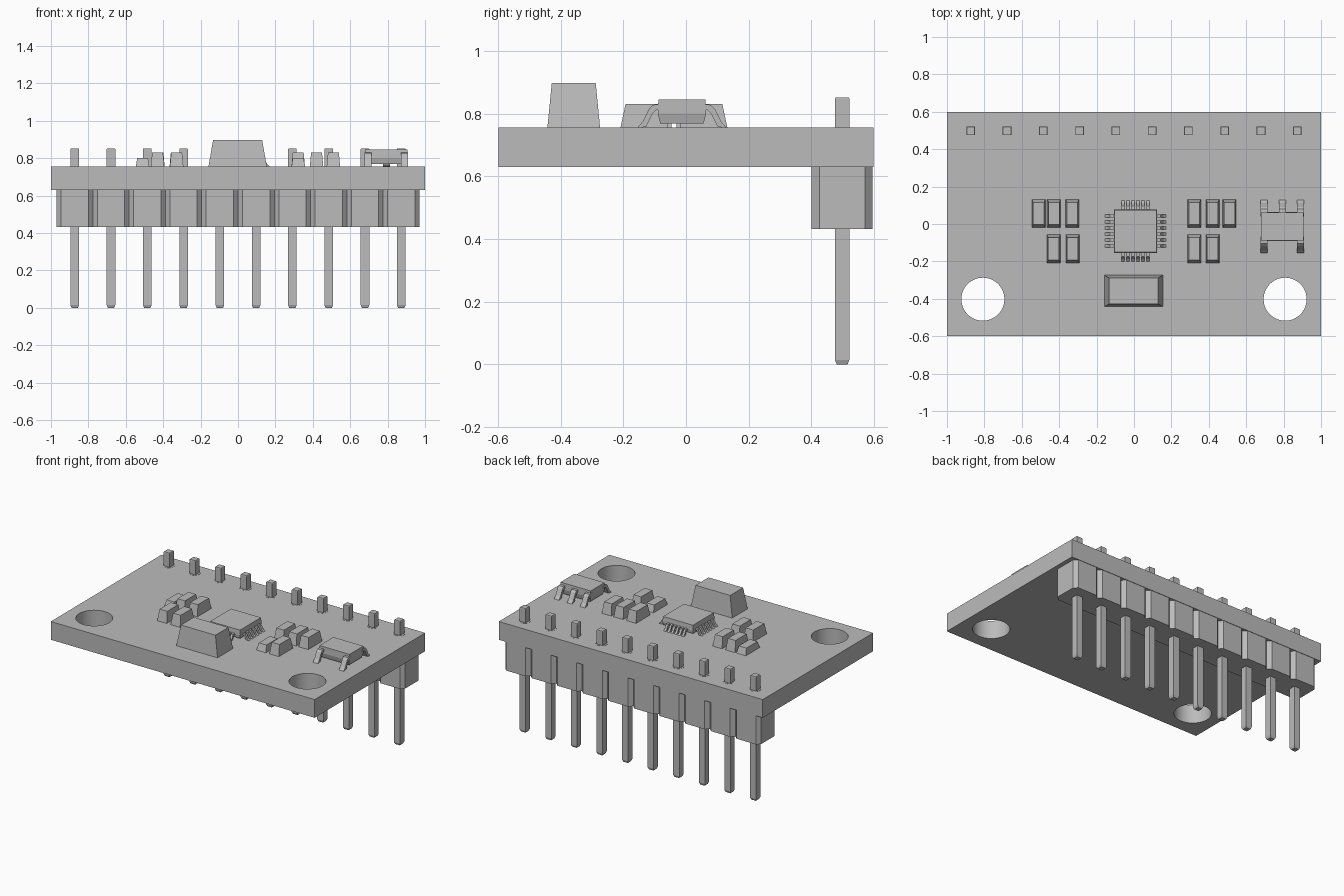
import bpy, bmesh
from math import cos, sin, pi
from mathutils import Matrix, Vector

if "Cube" in bpy.data.objects:
    bpy.data.objects.remove(bpy.data.objects["Cube"])

grey = bpy.data.materials.new("plain grey")
grey.use_nodes = True
grey.diffuse_color = (0.5, 0.5, 0.5, 1)
grey.node_tree.nodes["Principled BSDF"].inputs["Base Color"].default_value = (0.5, 0.5, 0.5, 1)

BOTTOM, TOP = 0.63, 0.755
PITCH = 0.194
PIN_X = [(i - 4.5) * PITCH for i in range(10)]
PIN_Y = 0.498


def make(name, bm):
    bmesh.ops.recalc_face_normals(bm, faces=bm.faces)
    mesh = bpy.data.meshes.new(name)
    bm.to_mesh(mesh)
    bm.free()
    mesh.materials.append(grey)
    ob = bpy.data.objects.new(name, mesh)
    bpy.context.collection.objects.link(ob)
    return ob


def prism(bm, outline, depth):
    """Extrude a closed 3D outline along the depth vector."""
    face = bm.faces.new([bm.verts.new(p) for p in outline])
    out = bmesh.ops.extrude_face_region(bm, geom=[face])
    verts = [g for g in out["geom"] if isinstance(g, bmesh.types.BMVert)]
    bmesh.ops.translate(bm, verts=verts, vec=depth)


def stack(bm, cx, cy, levels):
    """Loft rectangles given as (z, half x, half y), capped at both ends."""
    rings = []
    for z, hx, hy in levels:
        rings.append([bm.verts.new((cx + sx * hx, cy + sy * hy, z))
                      for sx, sy in ((-1, -1), (1, -1), (1, 1), (-1, 1))])
    for a, b in zip(rings, rings[1:]):
        for i in range(4):
            j = (i + 1) % 4
            bm.faces.new((a[i], a[j], b[j], b[i]))
    bm.faces.new(rings[0][::-1])
    bm.faces.new(rings[-1])


def circle(x, y, z, r, n):
    return [(x + r * cos(2 * pi * i / n), y + r * sin(2 * pi * i / n), z) for i in range(n)]


def leg(bm, path, width, thick, place):
    """Bent strip: path of (outward, z), given width, moved by a matrix."""
    outline = [(-width / 2, o, z) for o, z in path]
    outline += [(-width / 2, o - thick * 0.7, z - thick * (i < len(path) - 1))
                for i, (o, z) in reversed(list(enumerate(path)))]
    old = set(bm.verts)
    prism(bm, outline, Vector((width, 0, 0)))
    new = [v for v in bm.verts if v not in old]
    bmesh.ops.transform(bm, matrix=place, verts=new)


# Board with two mounting holes
bm = bmesh.new()
stack(bm, 0, 0, [(BOTTOM, 1, 0.598), (TOP, 1, 0.598)])
board = make("circuit_board", bm)
bm = bmesh.new()
for x in (-0.808, 0.808):
    prism(bm, circle(x, -0.402, BOTTOM - 0.1, 0.115, 48), Vector((0, 0, 0.4)))
cutter = make("hole_cutter", bm)
cutter.hide_render = True
cut = board.modifiers.new("mounting_holes", "BOOLEAN")
cut.operation = "DIFFERENCE"
cut.solver = "EXACT"
cut.object = cutter
bpy.context.view_layer.objects.active = board
board.select_set(True)
bpy.ops.object.modifier_apply(modifier=cut.name)
bpy.data.objects.remove(cutter)
bpy.ops.object.shade_smooth_by_angle(angle=0.5)

# Header housing: chamfered block round each pin, forming V grooves
c, half = 0.024, 0.097
front = []
for x in PIN_X:
    front += [(x - half, c), (x - half + c, 0), (x + half - c, 0)]
front.append((PIN_X[-1] + half, c))
outline = [(x, 0.401 + d, 0.432) for x, d in front]
outline += [(x, 0.595 - d, 0.432) for x, d in reversed(front)]
bm = bmesh.new()
prism(bm, outline, Vector((0, 0, BOTTOM - 0.432)))
make("header_housing", bm)

# Header pins with tapered tips, and their thin solder pads
pins, pads = bmesh.new(), bmesh.new()
for x in PIN_X:
    stack(pins, x, PIN_Y, [(0, 0.017, 0.017), (0.015, 0.023, 0.023),
                           (0.848, 0.023, 0.023), (0.852, 0.021, 0.021)])
    prism(pads, circle(x, PIN_Y, TOP - 0.002, 0.037, 20), Vector((0, 0, 0.003)))
make("header_pins", pins)
make("solder_pads", pads)

# Tapered crystal
bm = bmesh.new()
stack(bm, -0.002, -0.358, [(TOP, 0.156, 0.084), (0.898, 0.131, 0.07)])
make("crystal", bm)

# Square chip with six legs on each side
CX, CY = 0.008, -0.038
bm = bmesh.new()
stack(bm, CX, CY, [(0.768, 0.113, 0.113), (0.79, 0.116, 0.116), (0.825, 0.113, 0.113)])
make("chip_body", bm)
bm = bmesh.new()
path = [(0.105, 0.795), (0.135, 0.793), (0.15, 0.765), (0.163, TOP)]
for side in range(4):
    pitch = 0.027 if side % 2 == 0 else 0.032
    turn = Matrix.Translation((CX, CY, 0)) @ Matrix.Rotation(side * pi / 2, 4, "Z")
    for i in range(6):
        shift = Matrix.Translation(((i - 2.5) * pitch, 0, 0))
        leg(bm, path, 0.016, 0.012, turn @ shift)
make("chip_legs", bm)

# Small tapered surface parts in two rows: x, height
ROWS = {
    0.056: [(-0.51, 0.8), (-0.428, 0.83), (-0.33, 0.83), (0.322, 0.83), (0.42, 0.83), (0.51, 0.83)],
    -0.133: [(-0.43, 0.83), (-0.328, 0.83), (0.322, 0.8), (0.42, 0.83)],
}
bm = bmesh.new()
for y, row in ROWS.items():
    for x, z in row:
        stack(bm, x, y, [(TOP, 0.036, 0.076), (z, 0.029, 0.06)])
make("small_components", bm)

# Regulator with three rear legs and two front legs
RX, RY = 0.793, -0.013
bm = bmesh.new()
stack(bm, RX, RY, [(0.768, 0.106, 0.069), (0.8, 0.114, 0.077), (0.845, 0.114, 0.075)])
make("regulator_body", bm)
bm = bmesh.new()
path = [(0.065, 0.83), (0.092, 0.828), (0.105, 0.815), (0.125, 0.775), (0.142, TOP)]
for dx, angle in ((-0.098, 0), (0, 0), (0.098, 0), (-0.098, pi), (0.098, pi)):
    place = Matrix.Translation((RX + dx, RY, 0)) @ Matrix.Rotation(angle, 4, "Z")
    leg(bm, path, 0.037, 0.016, place)
make("regulator_legs", bm)
